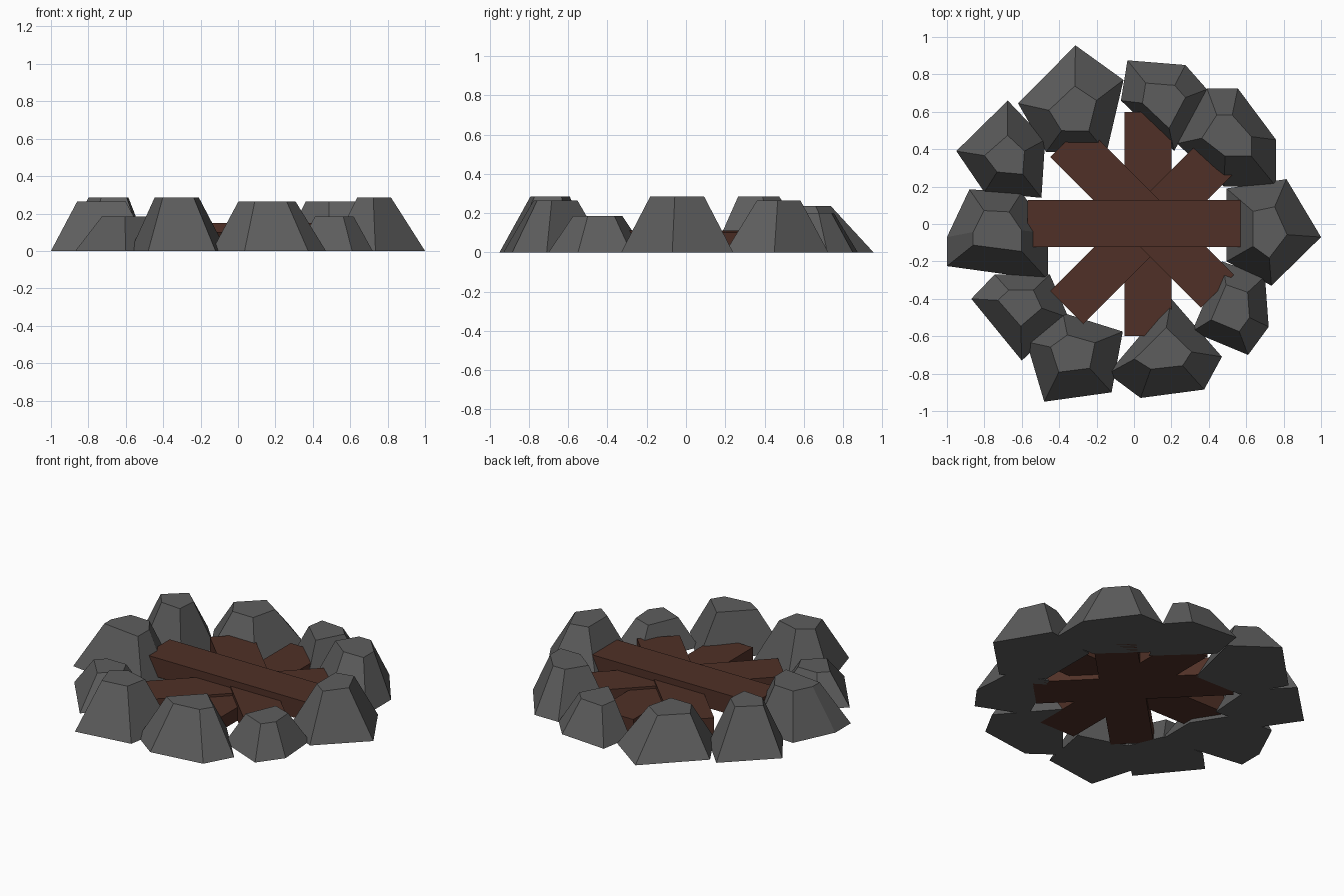
import bpy, bmesh, math

if "Cube" in bpy.data.objects:
    bpy.data.objects.remove(bpy.data.objects["Cube"])


def paint(name, rgb):
    m = bpy.data.materials.new(name)
    m.diffuse_color = (*rgb, 1)
    m.use_nodes = True
    m.node_tree.nodes["Principled BSDF"].inputs["Base Color"].default_value = m.diffuse_color
    return m


stone_mat = paint("stone_grey", (0.11, 0.11, 0.11))
wood_mat = paint("charred_wood", (0.08, 0.03, 0.02))


def stone(name, height, base, taper=(0.5, 0.5), shift=(0, 0)):
    """Irregular flat-topped stone: base outline tapering to a smaller top."""
    bm = bmesh.new()
    xs, ys = zip(*base)
    cx, cy = (min(xs) + max(xs)) / 2, (min(ys) + max(ys)) / 2
    low = [bm.verts.new((x, y, 0)) for x, y in base]
    top = [bm.verts.new((cx + shift[0] + (x - cx) * taper[0],
                         cy + shift[1] + (y - cy) * taper[1], height)) for x, y in base]
    n = len(base)
    for i in range(n):
        j = (i + 1) % n
        bm.faces.new((low[i], low[j], top[j], top[i]))
    bm.faces.new(low)
    bm.faces.new(top)
    bmesh.ops.recalc_face_normals(bm, faces=bm.faces)
    finish(name, bm, stone_mat)


def log(name, length, angle, centre, z0, z1):
    """Rough squared log lying flat."""
    bm = bmesh.new()
    bmesh.ops.create_cube(bm, size=1)
    bmesh.ops.scale(bm, vec=(length, 0.25, z1 - z0), verts=bm.verts)
    ob = finish(name, bm, wood_mat)
    ob.location = (*centre, (z0 + z1) / 2)
    ob.rotation_euler.z = math.radians(angle)


def finish(name, bm, mat):
    me = bpy.data.meshes.new(name)
    bm.to_mesh(me)
    bm.free()
    me.materials.append(mat)
    ob = bpy.data.objects.new(name, me)
    bpy.context.collection.objects.link(ob)
    return ob


# Ring of stones, counter-clockwise from the right
stone("stone_east", 0.285, [(.815, .24), (1, -.07), (.735, -.33), (.495, -.2), (.495, .19)],
      (.36, .48), (-.02, 0))
stone("stone_north_east", 0.265, [(.39, .725), (.555, .725), (.76, .45), (.76, .2), (.48, .2), (.23, .43)],
      (.5, .42), (0, .01))
stone("stone_north", 0.2, [(-.035, .875), (.275, .85), (.39, .72), (.215, .39), (-.07, .66)])
stone("stone_north_west", 0.235, [(-.313, .955), (-.056, .77), (-.147, .38), (-.47, .385), (-.62, .645)],
      (.45, .42), (.01, -.05))
stone("stone_west_upper", 0.285, [(-.675, .66), (-.475, .45), (-.495, .14), (-.8, .17), (-.95, .39)],
      (.45, .4), (.02, -.03))
stone("stone_west", 0.265, [(-.88, .185), (-.6, .17), (-.46, -.05), (-.46, -.3), (-1, -.225), (-1, -.07)],
      (.48, .45), (0, .02))
stone("stone_south_west", 0.185, [(-.87, -.4), (-.745, -.27), (-.45, -.27), (-.35, -.5), (-.6, -.73)],
      (.45, .42), (0, .05))
stone("stone_south_left", 0.285, [(-.48, -.95), (-.12, -.9), (-.06, -.575), (-.38, -.475), (-.575, -.63)],
      (.46, .42), (-.01, .02))
stone("stone_south_right", 0.265, [(.035, -.93), (.375, -.885), (.47, -.71), (.2, -.4), (-.14, -.8)],
      (.5, .42), (-.01, 0))
stone("stone_south_east", 0.185, [(.7, -.28), (.72, -.55), (.61, -.7), (.31, -.575), (.47, -.2)])

# Crossed firewood in the middle
log("log_across", 1.14, 0, (0, 0.003), 0.03, 0.15)
log("log_depth", 1.2, 90, (0.075, 0), 0, 0.085)
log("log_diagonal_a", 1.14, -45, (0.043, 0.043), 0, 0.11)
log("log_diagonal_b", 1.14, 45, (0.043, -0.043), 0, 0.1)
